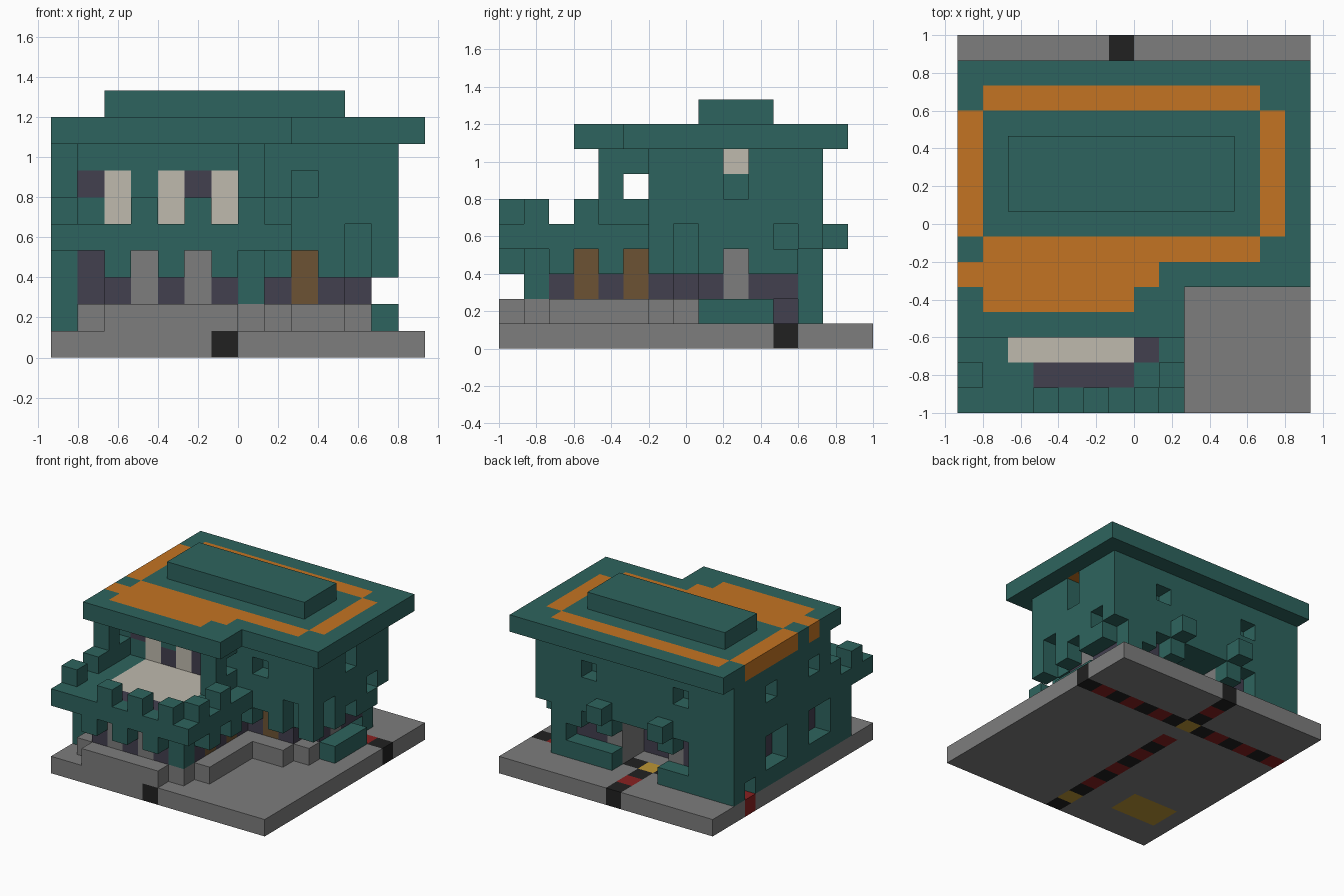
import bpy, bmesh
from mathutils import Vector

if "Cube" in bpy.data.objects:
    bpy.data.objects.remove(bpy.data.objects["Cube"])

U = 2 / 15                      # edge of one block
OFFSET = Vector((-7 * U, -1, 0))
cells = {}                      # (i, j, k) -> (part, colour)

COLOURS = {
    "teal": (0.027, 0.127, 0.112), "stone_grey": (0.205, 0.205, 0.205),
    "black": (0.015, 0.015, 0.015), "red": (0.25, 0.015, 0.015),
    "gold": (0.50, 0.30, 0.035), "orange": (0.55, 0.175, 0.016),
    "off_white": (0.52, 0.49, 0.42), "dark_slate": (0.055, 0.050, 0.078),
    "wood_brown": (0.150, 0.086, 0.033),
}


def span(v):
    return range(v[0], v[1] + 1) if isinstance(v, tuple) else (v if isinstance(v, list) else [v])


def put(part, colour, i, j, k):
    """Fill blocks; each axis is one index, an inclusive (low, high) pair or a list."""
    for a in span(i):
        for b in span(j):
            for c in span(k):
                cells[a, b, c] = (part, colour)


def cut(i, j, k):
    for a in span(i):
        for b in span(j):
            for c in span(k):
                cells.pop((a, b, c), None)


# Ground slab with the striped lines running through it
put("base", "stone_grey", (0, 13), (0, 14), 0)
for i in range(14):
    put("stripe_across", "black" if i % 2 else "red", i, 11, 0)
for j in range(15):
    if j != 10:
        put("stripe_along", "red" if j % 2 else "black", 6, j, 0)
put("base_inlay", "gold", 6, [1, 11], 0)
put("base_inlay", "gold", (1, 3), (2, 3), 0)

# Stepped stone footing
put("footing", "stone_grey", 1, 1, 1)
put("footing", "stone_grey", (2, 6), 0, 1)
put("footing", "stone_grey", 7, 1, 1)
put("footing", "stone_grey", 8, (2, 5), 1)
put("footing", "stone_grey", (8, 10), 6, 1)
put("footing", "stone_grey", 11, 7, 1)
put("low_wall", "teal", 12, (8, 10), 1)
put("low_wall", "teal", (8, 11), 12, 1)
put("low_wall", "teal", (0, 4), 12, 1)

# Recessed lower walls and their pillars
LOW = (1, 3)
put("lower_wall", "dark_slate", 1, (2, 10), LOW)
put("lower_wall", "dark_slate", (2, 6), 1, LOW)
put("lower_wall", "dark_slate", 7, (2, 6), LOW)
put("lower_wall", "dark_slate", (8, 10), 7, LOW)
put("lower_wall", "dark_slate", 11, (8, 11), LOW)
put("lower_wall", "dark_slate", [1, 2, 3, 9, 10], 11, LOW)
put("lower_wall", "dark_slate", (5, 7), 9, LOW)
cut(11, 11, 1)
put("stone_pillar", "stone_grey", [3, 5], 1, LOW)
put("stone_pillar", "stone_grey", [4, 8], (10, 11), LOW)
put("stone_pillar", "stone_grey", [1, 11], 9, LOW)
put("wood_pillar", "wood_brown", 7, [3, 5], LOW)
put("wood_pillar", "wood_brown", 9, 7, LOW)
put("corner_pillar", "teal", 7, 1, (2, 3))
put("corner_pillar", "teal", 11, 12, LOW)
put("corner_pillar", "teal", (0, 2), 12, LOW)

# Overhanging middle floor with corbels beneath it
put("middle_floor", "teal", (0, 12), (6, 12), 4)
put("middle_floor", "teal", (0, 8), (0, 5), 4)
put("terrace_floor", "dark_slate", (3, 6), 1, 4)
put("terrace_floor", "dark_slate", 7, 2, 4)
put("terrace_floor", "off_white", (2, 6), (2, 5), 4)
put("corbel", "teal", [2, 4, 6], 0, 3)
put("corbel", "teal", 8, [2, 4, 6], 3)
put("corbel", "teal", [10, 11, 12], 6, 3)
put("corbel", "teal", [4, 8, 10], 12, 3)
put("corbel", "teal", [4, 8], 13, 4)
put("battlement", "teal", [3, 5, 7], 0, 5)
put("battlement", "teal", [0, 8], [1, 3], 5)

# Upper storey and full-height left wall
put("upper_storey", "teal", (0, 12), (6, 12), (5, 7))
put("right_wall", "teal", 12, [7, 8, 10, 11], 3)
put("left_wall", "teal", 0, (2, 12), LOW)
put("wing_post", "teal", [0, 7], (4, 5), (5, 7))

# Panelled wall at the back of the terrace
put("terrace_panel", "off_white", [2, 4, 6], 6, (5, 6))
put("terrace_panel", "dark_slate", [3, 5], 6, 5)
put("terrace_panel", "dark_slate", [1, 5], 6, 6)

# Window recesses, notches and openings
cut([0, 7], 5, 6)
cut(9, [6, 12], 6)
cut(3, 12, 6)
cut(0, 9, 6)
cut(12, 9, (6, 7))
put("window_panel", "off_white", 11, 9, 7)
cut(0, [4, 5, 8, 9], (2, 3))
cut(0, 11, 1)
cut(12, 7, (3, 4))
cut(11, 6, (3, 4))
cut(12, 11, 4)
put("notch_back", "teal", 11, 7, 3)

# Roof, its orange band and the raised ridge
put("roof", "teal", (0, 13), (5, 13), 8)
put("roof", "teal", (0, 8), (3, 4), 8)
put("roof_band", "orange", [0, 12], (7, 11), 8)
put("roof_band", "orange", (1, 11), [6, 12], 8)
put("roof_band", "orange", (0, 7), 5, 8)
put("roof_band", "orange", (1, 6), 4, 8)
put("roof_ridge", "teal", (2, 10), (8, 10), 9)

# Flat materials
materials = {}
for name, rgb in COLOURS.items():
    mat = bpy.data.materials.new(name)
    mat.use_nodes = True
    mat.diffuse_color = (*rgb, 1)
    shader = next(n for n in mat.node_tree.nodes if n.type == "BSDF_PRINCIPLED")
    shader.inputs["Base Color"].default_value = (*rgb, 1)
    shader.inputs["Roughness"].default_value = 0.9
    materials[name] = mat


def build(part):
    """Make one object from the outer faces of a part's blocks."""
    bm = bmesh.new()
    mesh = bpy.data.meshes.new(part)
    slots, corners = [], {}

    def corner(p):
        key = tuple(round(c) for c in p)
        if key not in corners:
            corners[key] = bm.verts.new(OFFSET + Vector(key) * U)
        return corners[key]

    for cell, (owner, colour) in cells.items():
        if owner != part:
            continue
        if colour not in slots:
            slots.append(colour)
            mesh.materials.append(materials[colour])
        for axis in range(3):
            for side in (0, 1):
                near = list(cell)
                near[axis] += 1 if side else -1
                if tuple(near) in cells:
                    continue
                start, u, v = Vector(cell), Vector(), Vector()
                start[axis] += side
                u[(axis + 1) % 3] = 1
                v[(axis + 2) % 3] = 1
                ring = [start, start + u, start + u + v, start + v]
                if not side:
                    ring.reverse()
                face = bm.faces.new([corner(p) for p in ring])
                face.material_index = slots.index(colour)
    bm.to_mesh(mesh)
    bm.free()
    bpy.context.collection.objects.link(bpy.data.objects.new(part, mesh))


for part in dict.fromkeys(owner for owner, _ in cells.values()):
    build(part)
